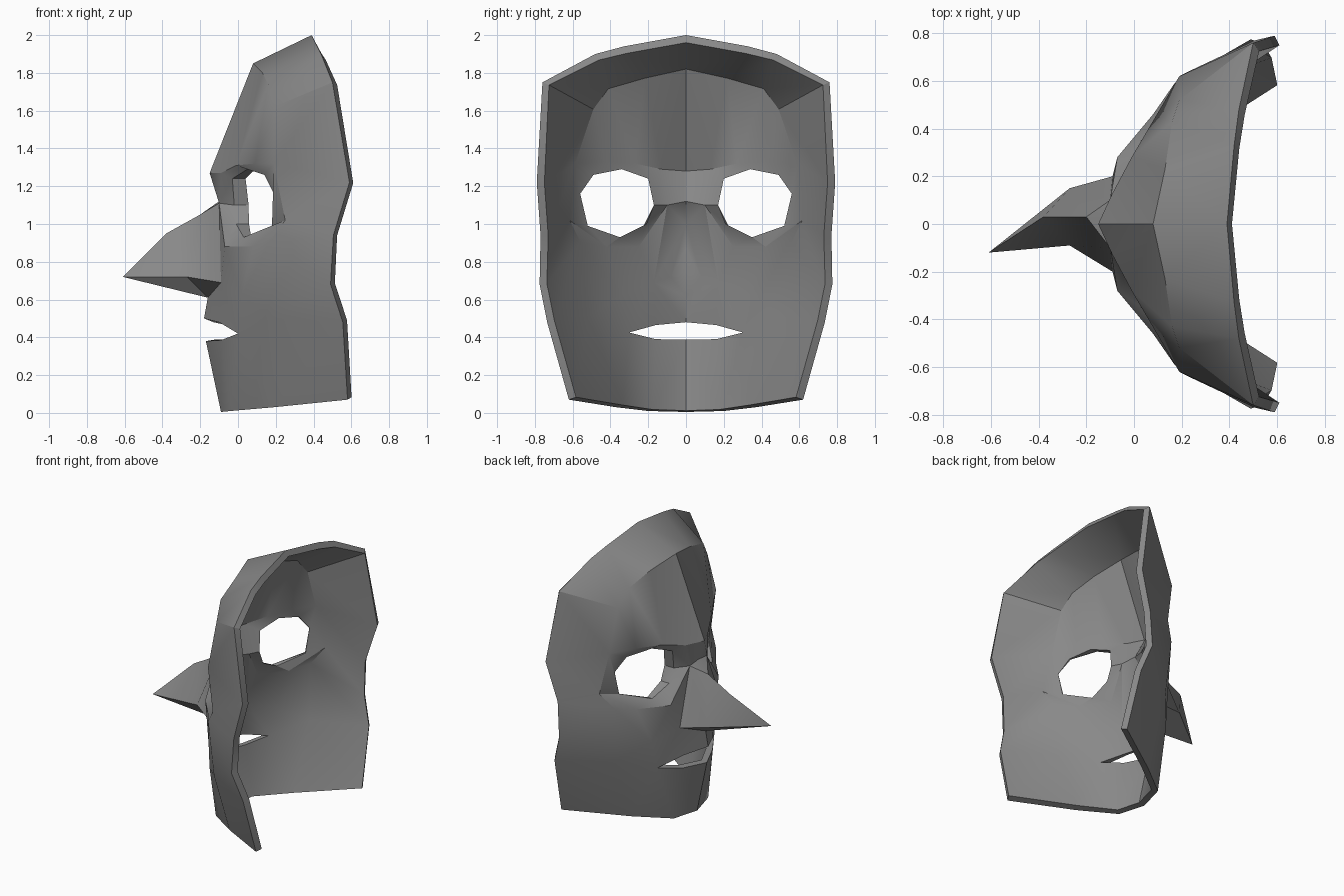
import bpy, bmesh
from mathutils import Vector

cube = bpy.data.objects.get("Cube")
if cube:
    bpy.data.objects.remove(cube, do_unlink=True)

grey = bpy.data.materials.new("plain grey")
grey.use_nodes = True
grey.diffuse_color = (.25, .25, .25, 1)
grey.node_tree.nodes["Principled BSDF"].inputs["Base Color"].default_value = grey.diffuse_color

bm = bmesh.new()


def path(*points):
    """Add a row of vertices and return it."""
    return [bm.verts.new(p) for p in points]


def face(*corners):
    bm.faces.new(corners)


def bridge(first, second, closed=False):
    """Join two equally long rows with quads."""
    count = len(first)
    for i in range(count if closed else count - 1):
        j = (i + 1) % count
        face(first[i], first[j], second[j], second[i])


# Eye opening and the socket border around it, starting beside the nose
eye = path((-.02, .17, 1.1), (-.03, .2, 1.24), (.05, .34, 1.29), (.14, .49, 1.26),
           (.19, .56, 1.16), (.18, .52, .99), (.03, .35, .93), (-.01, .21, 1))
socket = path((-.1, .1, 1.11), (-.09, .13, 1.27), (-.01, .28, 1.31), (.09, .45, 1.32),
              (.19, .62, 1.32), (.25, .65, 1.02), (.08, .46, .88), (-.07, .28, .88))
bridge(socket, eye, closed=True)
glabella, brow_in, brow_mid, brow_out, temple, cheekbone, lid, lid_in = socket

# Outer rim and the ridge where the face turns into the side, from crown to jaw
rim = path((.39, 0, 2), (.42, .33, 1.94), (.44, .48, 1.9), (.5, .76, 1.75),
           (.59, .79, 1.22), (.505, .77, .94), (.49, .775, .68), (.555, .735, .48), (.58, .62, .07))
upper = path((.08, 0, 1.85), (.13, .23, 1.8), (.16, .43, 1.74), (.19, .52, 1.62))
lower = path((.17, .59, .91), (.19, .55, .5), (.19, .37, .03))
bridge(rim, upper + [temple, cheekbone] + lower)
crown, crown_mid, crown_out, crown_side = upper
cheek_side, jaw_side, jaw_end = lower

# Forehead
brow, = path((-.15, 0, 1.27))
face(crown, brow, brow_in)
face(crown, brow_in, brow_mid, crown_mid)
face(crown_mid, brow_mid, crown_out)
face(crown_out, brow_mid, brow_out)
face(crown_out, brow_out, crown_side)
face(brow_out, temple, crown_side)

# Nose
root, hump, bend, tip, base = path((-.1, 0, 1.12), (-.2, 0, 1.05), (-.38, 0, .95),
                                   (-.61, 0, .72), (-.16, 0, .61))
nostril, wing = path((-.27, .12, .72), (-.09, .2, .69))
face(brow, root, glabella, brow_in)
face(root, hump, glabella)
face(glabella, hump, nostril, wing)
face(glabella, wing, lid_in)
face(hump, bend, nostril)
face(bend, tip, nostril)
face(tip, base, nostril)
face(nostril, base, wing)

# Cheek, mouth and chin
lip_top, lip_side, corner, lip_under, lip_low = path(
    (-.18, 0, .5), (-.1, .17, .48), (0, .33, .42), (-.09, .18, .385), (-.17, 0, .38))
cheek, chin, chin_side = path((.02, .37, .62), (-.09, 0, .005), (-.04, .2, .01))
face(base, lip_top, lip_side, wing)
face(wing, lip_side, corner)
face(wing, corner, cheek)
face(wing, cheek, lid_in)
face(lid_in, cheek, lid)
face(lid, cheek, cheek_side)
face(lid, cheek_side, cheekbone)
face(cheek, jaw_side, cheek_side)
face(cheek, corner, jaw_side)
face(corner, jaw_end, jaw_side)
face(corner, chin_side, jaw_end)
face(corner, lip_under, chin_side)
face(lip_under, lip_low, chin, chin_side)

# Turn the outside faces outward
bmesh.ops.recalc_face_normals(bm, faces=bm.faces)
highest = max(bm.faces, key=lambda f: f.calc_center_median().z)
if highest.normal.z < 0:
    bmesh.ops.reverse_faces(bm, faces=bm.faces)
bm.normal_update()

# Inside of the shell: smooth around the eyes, with a shallow hollow behind the nose
hollow = {root: (-.01, 0, 1.12), hump: (-.09, 0, 1), bend: (-.09, 0, .87), tip: (-.08, 0, .75),
          base: (-.1, 0, .62), nostril: (-.07, .08, .72), wing: (-.04, .17, .69),
          glabella: (.02, .1, 1.1), brow: (-.09, 0, 1.28), brow_in: (-.04, .13, 1.29),
          brow_mid: (.05, .27, 1.32), brow_out: (.14, .43, 1.33), lid: (.12, .42, .88),
          lid_in: (-.01, .25, .88), lip_top: (-.13, 0, .48), lip_side: (-.06, .16, .465)}
inside = {}
for v in bm.verts[:]:
    if v in hollow:
        spot = Vector(hollow[v])
    elif v in eye:
        spot = v.co + Vector((.11 - v.co.y / 5, 0, 0))
    else:
        normal = v.normal.copy()
        if v.co.y < .001:
            normal.y = 0
        spot = v.co - normal.normalized() * .045
    inside[v] = bm.verts.new(spot)

# Walls along the rim, eye and mouth, and the inside faces
outer_faces = bm.faces[:]
walls = [loop for f in outer_faces for loop in f.loops if loop.edge.is_boundary]
walls = [(loop.vert, loop.link_loop_next.vert) for loop in walls]
for a, b in walls:
    if a.co.y + b.co.y > .001:
        face(b, a, inside[a], inside[b])
for f in outer_faces:
    face(*[inside[v] for v in reversed(f.verts)])

# Mirror the half, then turn the crooked nose to one side
bmesh.ops.mirror(bm, geom=bm.verts[:] + bm.edges[:] + bm.faces[:], axis='Y', merge_dist=.001)
bmesh.ops.remove_doubles(bm, verts=bm.verts, dist=.001)
for v in bm.verts:
    if v.co.x < -.5:
        v.co.y -= .12
    elif v.co.x < -.19:
        v.co.y += .03
bmesh.ops.recalc_face_normals(bm, faces=bm.faces)

mesh = bpy.data.meshes.new("mask")
bm.to_mesh(mesh)
bm.free()
mesh.materials.append(grey)
mask = bpy.data.objects.new("mask", mesh)
bpy.context.collection.objects.link(mask)
bpy.context.view_layer.objects.active = mask
mask.select_set(True)
bpy.ops.object.shade_smooth_by_angle(angle=.52)
